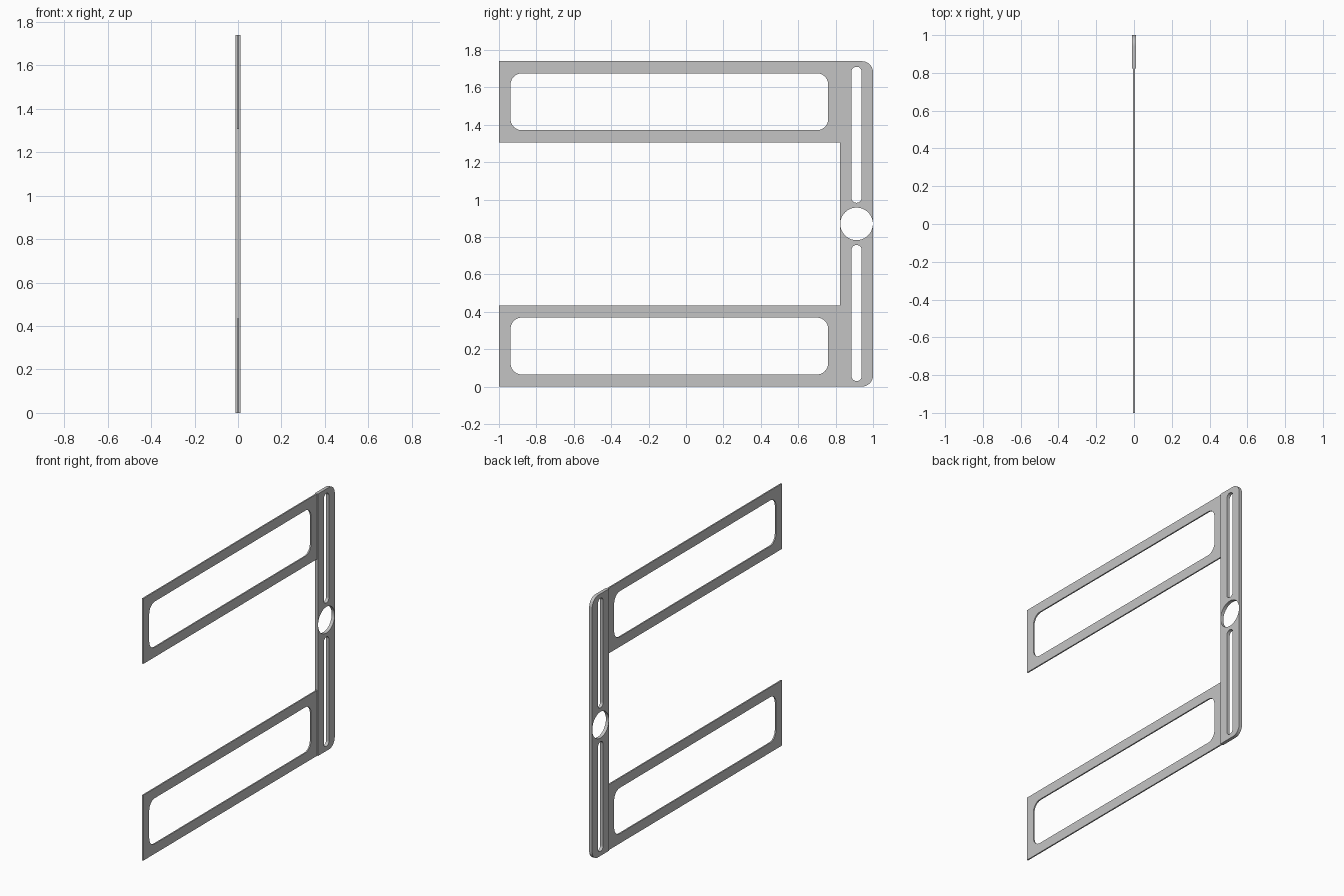
import bpy, bmesh, math
from mathutils import Matrix

cube = bpy.data.objects.get("Cube")
if cube:
    bpy.data.objects.remove(cube, do_unlink=True)

grey = bpy.data.materials.new("light_grey")
grey.use_nodes = True
colour = (0.55, 0.55, 0.55, 1)
grey.diffuse_color = colour
grey.node_tree.nodes["Principled BSDF"].inputs["Base Color"].default_value = colour

# Overall layout in the y-z plane
HEIGHT = 1.74
MID = HEIGHT / 2
BAR_Y = 0.824
BAR_MID = (BAR_Y + 1) / 2


def rounded_rect(y0, y1, z0, z1, radii, steps=10):
    """Outline with corner radii in order: back top, front top, front bottom, back bottom."""
    corners = [(y1, z1, -1, -1), (y0, z1, 1, -1), (y0, z0, 1, 1), (y1, z0, -1, 1)]
    points = []
    for i, ((y, z, sy, sz), r) in enumerate(zip(corners, radii)):
        if r == 0:
            points.append((y, z))
            continue
        for k in range(steps + 1):
            a = math.pi / 2 * (i + k / steps)
            points.append((y + sy * r + r * math.cos(a), z + sz * r + r * math.sin(a)))
    return points


def circle(y, z, r, steps=64):
    return [(y + r * math.cos(math.tau * k / steps), z + r * math.sin(math.tau * k / steps))
            for k in range(steps)]


def plate(name, loops, thickness):
    """Flat plate from an outer outline and its holes, upright in the y-z plane."""
    curve = bpy.data.curves.new(name + "_outline", "CURVE")
    curve.dimensions = "2D"
    curve.fill_mode = "BOTH"
    curve.extrude = thickness / 2
    for loop in loops:
        spline = curve.splines.new("POLY")
        spline.points.add(len(loop) - 1)
        for point, (y, z) in zip(spline.points, loop):
            point.co = (y, z, 0, 1)
        spline.use_cyclic_u = True
    helper = bpy.data.objects.new(name + "_outline", curve)
    bpy.context.collection.objects.link(helper)
    bpy.context.view_layer.update()
    graph = bpy.context.evaluated_depsgraph_get()
    mesh = bpy.data.meshes.new_from_object(helper.evaluated_get(graph))
    bpy.data.objects.remove(helper, do_unlink=True)
    bpy.data.curves.remove(curve)

    # Stand the plate up and weld the walls to the faces
    mesh.transform(Matrix(((0, 0, 1, 0), (1, 0, 0, 0), (0, 1, 0, 0), (0, 0, 0, 1))))
    bm = bmesh.new()
    bm.from_mesh(mesh)
    bmesh.ops.remove_doubles(bm, verts=bm.verts, dist=1e-5)
    bmesh.ops.recalc_face_normals(bm, faces=bm.faces)
    bm.to_mesh(mesh)
    bm.free()
    mesh.name = name
    mesh.materials.clear()
    mesh.materials.append(grey)
    mesh.shade_smooth()
    mesh.set_sharp_from_angle(angle=math.radians(30))
    obj = bpy.data.objects.new(name, mesh)
    bpy.context.collection.objects.link(obj)
    return obj


# Thick upright bar with two slots and a round hole
bar = [rounded_rect(BAR_Y, 1, 0, HEIGHT, (0.06, 0, 0, 0.06)),
       circle(BAR_MID, MID, 0.087)]
for z0, z1 in ((0.03, 0.757), (HEIGHT - 0.757, HEIGHT - 0.03)):
    bar.append(rounded_rect(BAR_MID - 0.027, BAR_MID + 0.027, z0, z1, [0.026] * 4))
plate("upright_bar", bar, 0.022)

# Thin window frames at the bottom and top
for name, z in (("lower_frame", 0), ("upper_frame", HEIGHT - 0.434)):
    outer = rounded_rect(-1, BAR_Y + 0.005, z, z + 0.434, [0] * 4)
    window = rounded_rect(-0.938, 0.76, z + 0.065, z + 0.369, [0.06] * 4)
    plate(name, [outer, window], 0.009)
